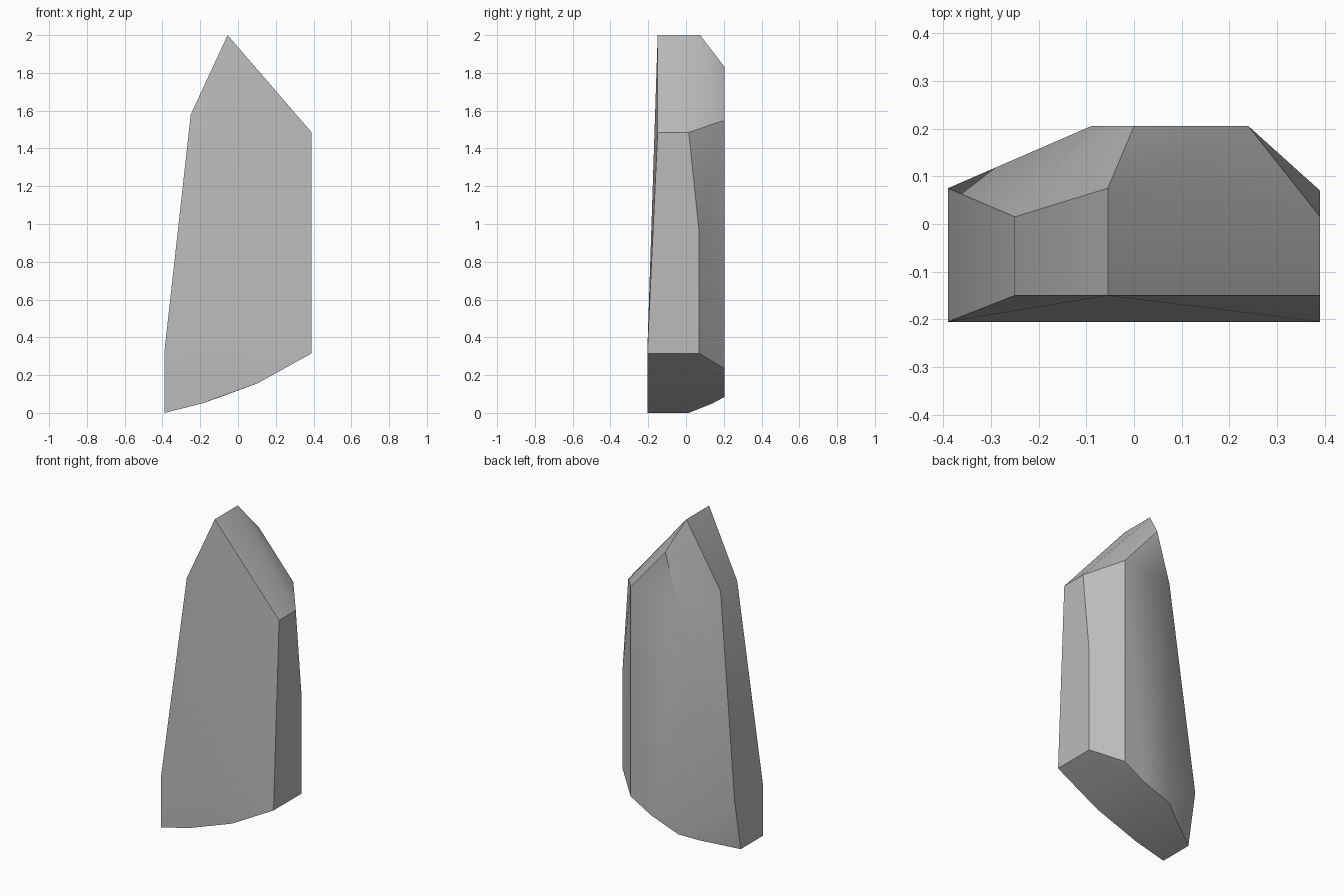
import bpy, bmesh, math

if "Cube" in bpy.data.objects:
    bpy.data.objects.remove(bpy.data.objects["Cube"], do_unlink=True)

# Stone colour
stone = bpy.data.materials.new("stone_grey")
stone.use_nodes = True
grey = (0.5, 0.5, 0.5, 1)
stone.diffuse_color = grey
stone.node_tree.nodes["Principled BSDF"].inputs["Base Color"].default_value = grey

# Shard outline: x, z, front depth, depth where the back chamfer starts
outline = [
    (-0.39, 0.0, -0.205, 0.015),
    (-0.19, 0.05, -0.205, 0.14),
    (0.10, 0.155, -0.205, 0.205),
    (0.39, 0.315, -0.205, 0.07),
    (0.39, 1.485, -0.15, 0.015),
    (-0.055, 2.0, -0.15, 0.075),
    (-0.25, 1.58, -0.15, 0.015),
    (-0.39, 0.32, -0.205, 0.075),
]

# Flat back panel: x, z
back_depth = 0.205
back_panel = [(-0.09, 0.085), (0.24, 0.235), (0.24, 1.55), (0.0, 1.83), (-0.09, 1.52)]

points = [(x, y, z) for x, z, front, back in outline for y in (front, back)]
points += [(x, back_depth, z) for x, z in back_panel]
points.append((0.39, 0.07, 0.95))  # bend in the side chamfer

# Wrap the profiles into one faceted solid
bm = bmesh.new()
for p in points:
    bm.verts.new(p)
bmesh.ops.convex_hull(bm, input=bm.verts[:])
loose = [v for v in bm.verts if not v.link_faces]
bmesh.ops.delete(bm, geom=loose, context='VERTS')
bmesh.ops.dissolve_limit(bm, angle_limit=math.radians(1), verts=bm.verts[:], edges=bm.edges[:])
bmesh.ops.recalc_face_normals(bm, faces=bm.faces[:])

mesh = bpy.data.meshes.new("rock_shard")
bm.to_mesh(mesh)
bm.free()
mesh.materials.append(stone)
shard = bpy.data.objects.new("rock_shard", mesh)
bpy.context.collection.objects.link(shard)

# Soften the shallow edges, keep the facets crisp
bpy.ops.object.select_all(action='DESELECT')
shard.select_set(True)
bpy.context.view_layer.objects.active = shard
bpy.ops.object.shade_smooth_by_angle(angle=math.radians(30))
